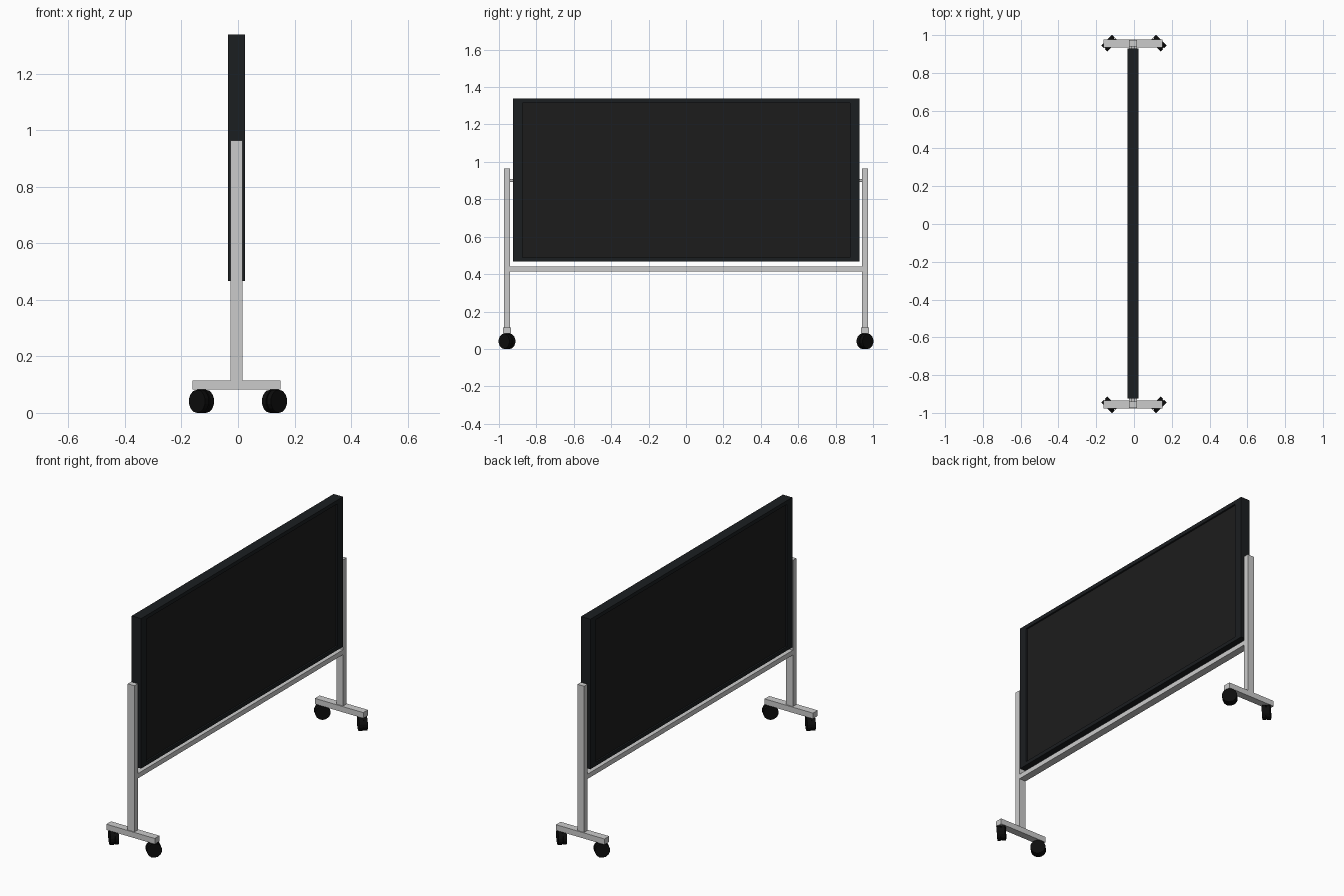
import bpy
import math
from mathutils import Matrix

if "Cube" in bpy.data.objects:
    bpy.data.objects.remove(bpy.data.objects["Cube"])


def material(name, rgb):
    m = bpy.data.materials.new(name)
    m.diffuse_color = (*rgb, 1)
    m.use_nodes = True
    m.node_tree.nodes["Principled BSDF"].inputs["Base Color"].default_value = m.diffuse_color
    return m


BOARD = material("board_black", (0.012, 0.012, 0.012))
FRAME = material("frame_black", (0.011, 0.013, 0.015))
RUBBER = material("wheel_black", (0.004, 0.004, 0.004))


def box(name, x, y, z, mat=None):
    """Box from (min, max) ranges on each axis."""
    lo, hi = zip(x, y, z)
    bpy.ops.mesh.primitive_cube_add(size=1)
    ob = bpy.context.object
    ob.name = name
    size = [b - a for a, b in zip(lo, hi)]
    mid = [(a + b) / 2 for a, b in zip(lo, hi)]
    ob.data.transform(Matrix.Translation(mid) @ Matrix.Diagonal((*size, 1)))
    if mat:
        ob.data.materials.append(mat)
    return ob


def cylinder(name, radius, depth, sides, matrix, mat=None):
    bpy.ops.mesh.primitive_cylinder_add(radius=radius, depth=depth, vertices=sides)
    ob = bpy.context.object
    ob.name = name
    ob.data.transform(matrix)
    if mat:
        ob.data.materials.append(mat)
    return ob


# writing board: recessed panel inside a four-bar frame
bx, y0, y1, z0, z1 = (-0.035, 0.025), -0.925, 0.928, 0.467, 1.338
side, edge = 0.05, 0.022
box("board_panel", (-0.025, 0.015), (y0 + side, y1 - side), (z0 + edge, z1 - edge), BOARD)
box("frame_side_left", bx, (y0, y0 + side), (z0, z1), FRAME)
box("frame_side_right", bx, (y1 - side, y1), (z0, z1), FRAME)
box("frame_bottom", bx, (y0 + side, y1 - side), (z0, z0 + edge), FRAME)
box("frame_top", bx, (y0 + side, y1 - side), (z1 - edge, z1), FRAME)

# cross rail between the posts
px = (-0.027, 0.016)
box("cross_rail", px, (-0.941, 0.941), (0.414, 0.442))

for sy in (-1, 1):
    # upright post, foot bar and pivot pin on each end
    box("post", px, sorted((sy * 0.941, sy * 0.973)), (0.115, 0.964))
    box("foot", (-0.161, 0.150), sorted((sy * 0.935, sy * 0.978)), (0.082, 0.115))
    cylinder("pivot_pin", 0.008, 0.03, 12,
             Matrix.Translation((-0.005, sy * 0.935, 0.9)) @ Matrix.Rotation(math.pi / 2, 4, 'X'))

    # twin-wheel casters, swivelled 45 degrees
    for sx in (-1, 1):
        place = (Matrix.Translation((sx * 0.129, sy * 0.957, 0.041))
                 @ Matrix.Rotation(-math.pi / 4 * sx * sy, 4, 'Z')
                 @ Matrix.Rotation(math.pi / 2, 4, 'X'))
        for off in (-0.0125, 0.0125):
            cylinder("caster_wheel", 0.041, 0.02, 14,
                     place @ Matrix.Translation((0, 0, off)), RUBBER)
        cylinder("caster_hub", 0.036, 0.01, 14, place, RUBBER)
        cylinder("caster_stem", 0.008, 0.03, 10,
                 Matrix.Translation((sx * 0.129, sy * 0.957, 0.08)), RUBBER)
